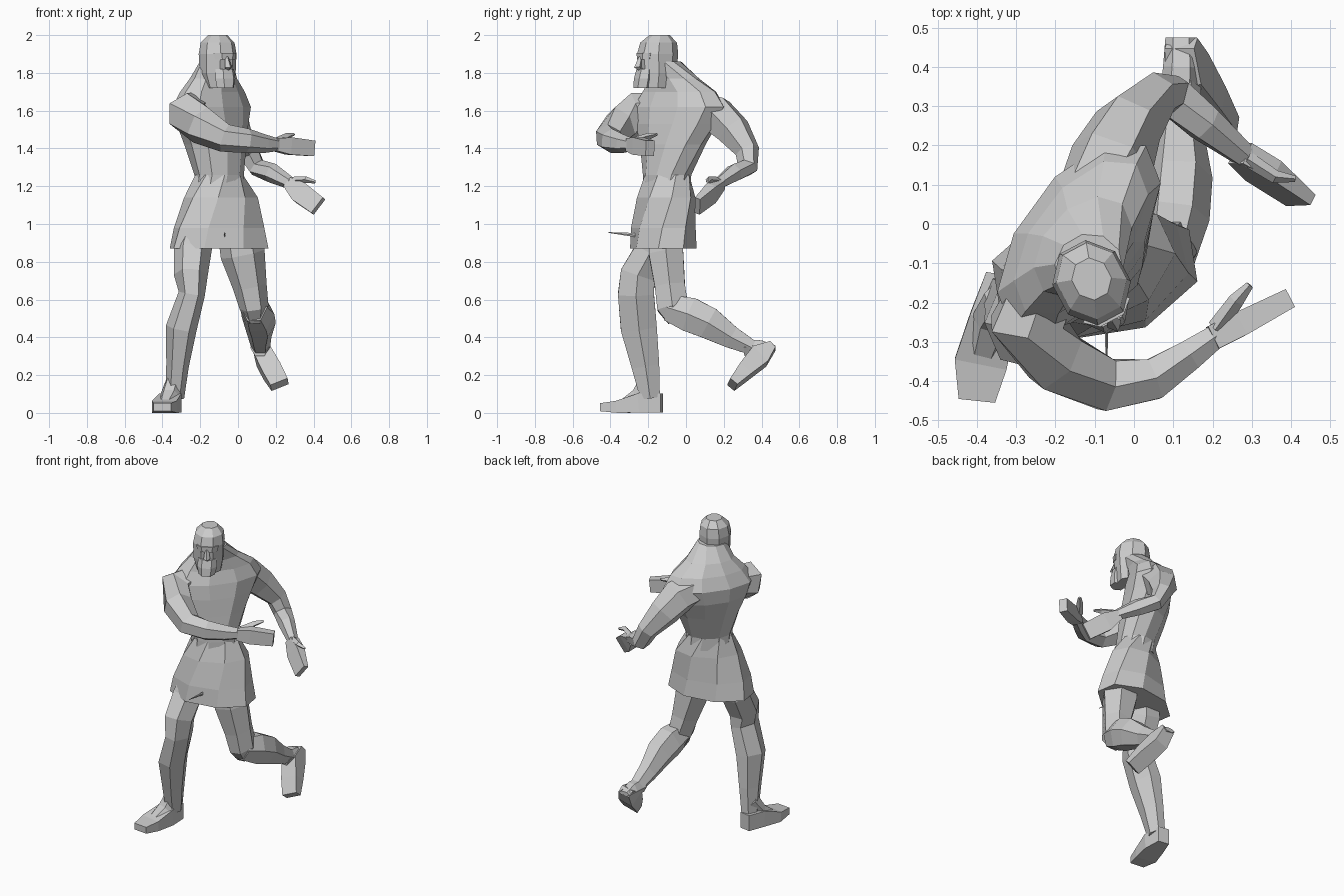
import bpy, bmesh, math
from mathutils import Vector


def skin(name, loops):
    """Join equal-sized point loops into a closed flat-shaded mesh."""
    bm = bmesh.new()
    vs = [[bm.verts.new(p) for p in lp] for lp in loops]
    n = len(vs[0])
    for a, b in zip(vs, vs[1:]):
        for i in range(n):
            j = (i + 1) % n
            bm.faces.new((a[i], a[j], b[j], b[i]))
    bm.faces.new(vs[0][::-1])
    bm.faces.new(vs[-1])
    bmesh.ops.recalc_face_normals(bm, faces=bm.faces)
    me = bpy.data.meshes.new(name)
    bm.to_mesh(me)
    bm.free()
    ob = bpy.data.objects.new(name, me)
    bpy.context.collection.objects.link(ob)
    return ob


def oval(c, u, v, a, b, n, phase):
    out = []
    for i in range(n):
        t = 2 * math.pi * (i + phase) / n
        out.append(Vector(c) + u * a * math.cos(t) + v * b * math.sin(t))
    return out


def stack(name, rings, n=10, phase=0.0):
    """Horizontal ovals: x, y, z, half width, half depth, turn in degrees."""
    loops = []
    for x, y, z, a, b, yaw in rings:
        t = math.radians(yaw)
        u = Vector((math.cos(t), math.sin(t), 0))
        v = Vector((-math.sin(t), math.cos(t), 0))
        loops.append(oval((x, y, z), u, v, a, b, n, phase))
    return skin(name, loops)


def limb(name, rings, hint, n=6, phase=0.0):
    """Ovals across a path: x, y, z, radius along hint, other radius."""
    pts = [Vector(r[:3]) for r in rings]
    loops = []
    for i, r in enumerate(rings):
        t = (pts[min(i + 1, len(pts) - 1)] - pts[max(i - 1, 0)]).normalized()
        u = Vector(hint)
        u = (u - t * u.dot(t)).normalized()
        loops.append(oval(pts[i], u, t.cross(u), r[3], r[4], n, phase))
    return skin(name, loops)


# torso, twisted towards the front right
stack("torso", [
    (-.10, -.10, 1.18, .14, .12, 35), (-.10, -.10, 1.26, .14, .12, 42),
    (-.12, -.07, 1.42, .195, .14, 50), (-.135, -.05, 1.53, .25, .15, 54),
    (-.14, -.035, 1.62, .29, .148, 54), (-.135, -.035, 1.70, .235, .12, 53),
    (-.13, -.06, 1.77, .15, .10, 48), (-.115, -.11, 1.86, .088, .085, 30)])

# tunic skirt
stack("tunic_skirt", [
    (-.10, -.12, .87, .275, .175, 9), (-.10, -.12, .98, .25, .165, 14),
    (-.09, -.105, 1.14, .205, .145, 25), (-.10, -.10, 1.26, .138, .118, 40)], 8, .5)
limb("belt_tie", [(-.07, -.25, .94, .012, .004), (-.07, -.41, .955, .002, .002)],
     (0, 0, 1), 4)

# head, turned to the front right
stack("head", [
    (-.10, -.155, 1.72, .075, .08, 28), (-.108, -.15, 1.80, .095, .10, 28),
    (-.108, -.15, 1.90, .098, .112, 28), (-.108, -.145, 1.96, .088, .10, 28),
    (-.108, -.14, 2.0, .05, .055, 28)], 8, .5)
stack("beard", [
    (-.067, -.232, 1.72, .05, .046, 28), (-.067, -.228, 1.77, .06, .044, 28),
    (-.07, -.22, 1.82, .055, .038, 28)], 6)
limb("nose", [(-.06, -.24, 1.885, .012, .01), (-.05, -.255, 1.83, .02, .022),
              (-.057, -.235, 1.815, .015, .01)], (.88, .47, 0), 4)
stack("brow", [(-.068, -.222, 1.87, .06, .03, 28),
               (-.07, -.22, 1.905, .068, .034, 28)], 6)

# arm held across the front
limb("front_arm", [
    (-.21, -.12, 1.61, .09, .09), (-.272, -.25, 1.585, .115, .105),
    (-.20, -.345, 1.525, .105, .09), (-.07, -.41, 1.455, .075, .075),
    (.05, -.395, 1.44, .065, .06), (.14, -.335, 1.425, .05, .045),
    (.21, -.285, 1.42, .034, .034)], (0, 0, 1))
limb("front_hand", [
    (.20, -.29, 1.42, .048, .045), (.27, -.255, 1.413, .065, .045),
    (.395, -.19, 1.40, .058, .036)], (0, 0, 1), 4, .5)
limb("front_thumb", [
    (.21, -.265, 1.44, .022, .024), (.26, -.195, 1.465, .018, .02),
    (.295, -.155, 1.475, .008, .01)], (0, 0, 1), 4)

# arm swung behind
limb("rear_arm", [
    (-.10, .07, 1.60, .10, .10), (-.055, .165, 1.575, .11, .11),
    (-.015, .25, 1.495, .09, .095), (.055, .325, 1.385, .06, .066),
    (.10, .325, 1.30, .05, .058), (.18, .255, 1.27, .052, .05),
    (.28, .175, 1.215, .033, .033)], (.8, -.5, .3))
limb("rear_hand", [
    (.27, .18, 1.215, .042, .042), (.33, .135, 1.165, .078, .04),
    (.425, .06, 1.095, .072, .022)], (.5, .1, .85), 4, .5)
limb("rear_thumb", [
    (.29, .165, 1.23, .02, .02), (.36, .12, 1.235, .017, .017),
    (.41, .115, 1.222, .008, .008)], (0, 0, 1), 4)

# standing leg
limb("standing_leg", [
    (-.21, -.15, .98, .09, .09), (-.24, -.185, .86, .10, .098),
    (-.25, -.255, .73, .09, .108), (-.245, -.265, .63, .07, .11),
    (-.30, -.25, .45, .082, .11), (-.32, -.215, .25, .06, .085),
    (-.335, -.19, .08, .05, .06)], (1, 0, 0))
limb("standing_foot", [
    (-.34, -.128, .052, .052, .072), (-.358, -.24, .052, .085, .072),
    (-.39, -.355, .032, .095, .045), (-.40, -.45, .03, .066, .03)],
    (1, -.2, 0), 4, .5)
limb("standing_instep", [
    (-.335, -.19, .17, .048, .06), (-.36, -.25, .09, .055, .045),
    (-.39, -.35, .04, .04, .02)], (1, -.2, 0))

# raised rear leg
limb("rear_thigh", [
    (.00, -.11, .98, .11, .10), (.025, -.105, .84, .118, .105),
    (.063, -.085, .67, .09, .092), (.085, -.07, .56, .077, .095),
    (.09, -.045, .49, .05, .06)], (1, 0, 0))
limb("rear_calf", [
    (.085, -.09, .555, .07, .08), (.105, .02, .52, .088, .105),
    (.115, .12, .475, .085, .097), (.115, .24, .40, .062, .068),
    (.12, .35, .345, .05, .045)], (1, 0, 0))
limb("rear_foot", [
    (.12, .46, .355, .055, .03), (.135, .39, .30, .068, .08),
    (.18, .31, .22, .075, .058), (.22, .245, .15, .07, .035)],
    (.85, .25, .45), 4, .5)
limb("rear_heel", [
    (.115, .31, .345, .05, .05), (.12, .40, .345, .046, .045),
    (.12, .475, .345, .04, .014)], (1, 0, 0))
